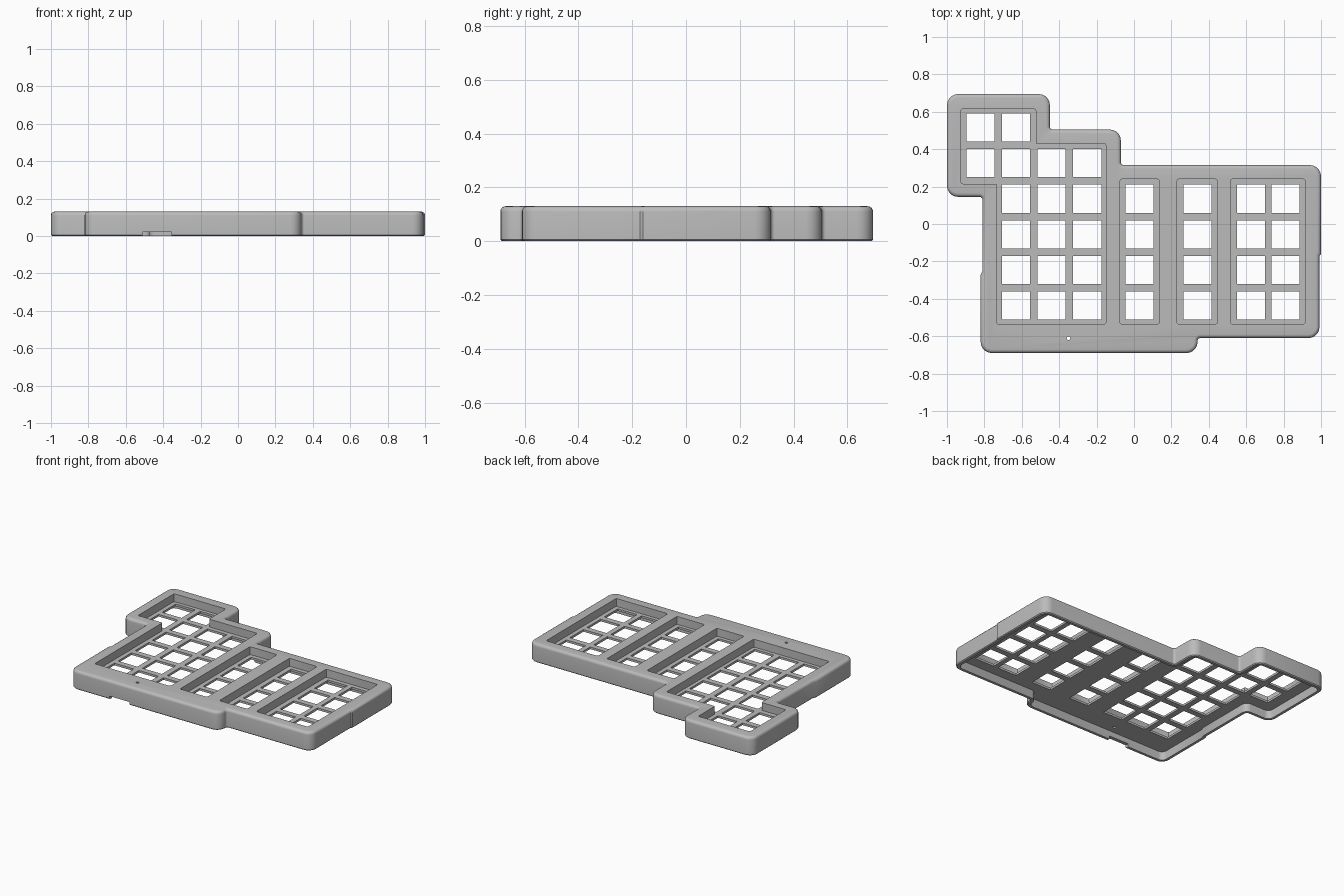
import bpy, bmesh, math
from mathutils import Vector

cube = bpy.data.objects.get("Cube")
if cube:
    bpy.data.objects.remove(cube)

grey = bpy.data.materials.new("plain grey")
grey.use_nodes = True
COLOUR = (0.5, 0.5, 0.5, 1)
grey.diffuse_color = COLOUR
grey.node_tree.nodes["Principled BSDF"].inputs["Base Color"].default_value = COLOUR


def ring(points, inset, r_out, r_in, steps=5):
    """Inset a counter-clockwise outline and round its corners."""
    pts = [Vector(p) for p in points]
    n = len(pts)
    result = []
    for i, p in enumerate(pts):
        a = (p - pts[i - 1]).normalized()
        b = (pts[(i + 1) % n] - p).normalized()
        na, nb = Vector((-a.y, a.x)), Vector((-b.y, b.x))
        corner = p + (na + nb) * inset / (1 + na.dot(nb))
        turn = a.x * b.y - a.y * b.x
        r = max(r_out - inset, 0.002) if turn > 0 else r_in + inset
        if abs(turn) < 0.9:
            result.append(corner)
            continue
        side = 1 if turn > 0 else -1
        centre = corner + (b - a) * r
        for k in range(steps + 1):
            t = k / steps * math.pi / 2
            result.append(centre - side * (na * math.cos(t) + nb * math.sin(t)) * r)
    return result


def loft(name, levels):
    """Skin a stack of (height, ring) levels into a closed solid."""
    bm = bmesh.new()
    rows = [[bm.verts.new((p.x, p.y, z)) for p in pts] for z, pts in levels]
    for low, high in zip(rows, rows[1:]):
        for i in range(len(low)):
            j = (i + 1) % len(low)
            bm.faces.new((low[i], low[j], high[j], high[i]))
    bm.faces.new(rows[0][::-1])
    bm.faces.new(rows[-1])
    mesh = bpy.data.meshes.new(name)
    bm.to_mesh(mesh)
    bm.free()
    obj = bpy.data.objects.new(name, mesh)
    bpy.context.collection.objects.link(obj)
    mesh.materials.append(grey)
    return obj


def rect(x0, x1, y0, y1):
    return [(x0, y0), (x1, y0), (x1, y1), (x0, y1)]


HEIGHT, FLOOR, CEILING = 0.13, 0.075, 0.06

# Case shell: stepped outline with a rounded top edge
outline = [(-0.82, -0.69), (0.34, -0.69), (0.34, -0.61), (0.992, -0.61), (0.992, -0.17),
           (1, -0.16), (1, 0.315), (-0.07, 0.315), (-0.07, 0.505), (-0.45, 0.505),
           (-0.45, 0.695), (-1, 0.695), (-1, 0.145), (-0.81, 0.145), (-0.81, -0.25),
           (-0.82, -0.27)]
levels = [(0, ring(outline, 0.006, 0.06, 0.015)), (0.006, ring(outline, 0, 0.06, 0.015))]
for k in range(5):
    t = k / 4 * math.pi / 2
    levels.append((HEIGHT - 0.02 + 0.02 * math.sin(t),
                   ring(outline, 0.02 * (1 - math.cos(t)), 0.06, 0.015)))
case = loft("keyboard_case", levels)

# Hollow underside
cutters = [loft("underside_cutter", [(z, ring(outline, 0.025, 0.06, 0.015))
                                     for z in (-0.05, CEILING)])]

# Sunken key wells
wells = [[(-0.735, -0.535), (-0.15, -0.535), (-0.15, 0.43), (-0.525, 0.43),
          (-0.525, 0.615), (-0.925, 0.615), (-0.925, 0.215), (-0.735, 0.215)]]
wells += [rect(a, b, -0.535, 0.24) for a, b in ((-0.075, 0.135), (0.23, 0.445), (0.515, 0.915))]
for well in wells:
    cutters.append(loft("well_cutter", [(z, ring(well, 0, 0.01, 0.005, 2))
                                        for z in (FLOOR, 0.2)]))

# Square switch holes, column by column: centre x, first row, last row
columns = [(-0.82, 4, 5), (-0.63, 0, 5), (-0.44, 0, 4), (-0.25, 0, 4),
           (0.03, 0, 3), (0.34, 0, 3), (0.625, 0, 3), (0.81, 0, 3)]
for x, first, last in columns:
    for row in range(first, last + 1):
        y = -0.435 + 0.19 * row
        square = rect(x - 0.075, x + 0.075, y - 0.075, y + 0.075)
        cutters.append(loft("switch_cutter", [(z, [Vector(p) for p in square])
                                              for z in (0.03, 0.1)]))

# Cable notch in the front rim and the pin hole above it
notch = rect(-0.51, -0.355, -0.75, -0.6)
cutters.append(loft("notch_cutter", [(z, [Vector(p) for p in notch]) for z in (-0.02, 0.022)]))
pin = rect(-0.36, -0.34, -0.62, -0.6)
cutters.append(loft("pin_cutter", [(z, ring(pin, 0, 0.0099, 0, 3)) for z in (0.03, 0.2)]))

# Cut everything out of the shell
group = bpy.data.collections.new("cutters")
bpy.context.scene.collection.children.link(group)
for c in cutters:
    group.objects.link(c)
    bpy.context.collection.objects.unlink(c)
    c.hide_render = True
cut = case.modifiers.new("cut", "BOOLEAN")
cut.operation = "DIFFERENCE"
cut.operand_type = "COLLECTION"
cut.collection = group
cut.solver = "EXACT"
bpy.context.view_layer.objects.active = case
case.select_set(True)
bpy.ops.object.modifier_apply(modifier="cut")
for c in cutters:
    bpy.data.objects.remove(c)
bpy.ops.object.shade_smooth_by_angle(angle=math.radians(35))
